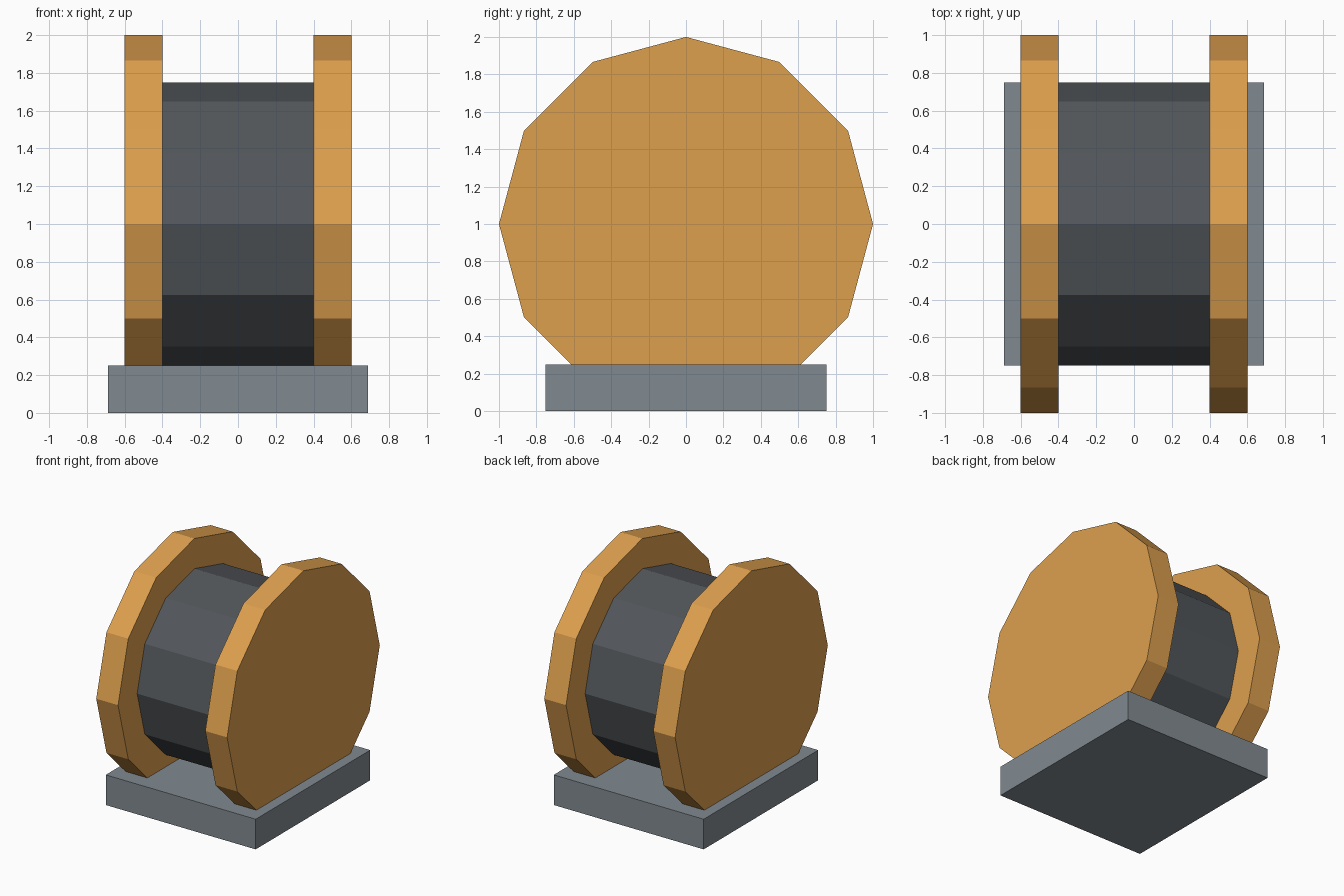
import bpy
import math

default_cube = bpy.data.objects.get("Cube")
if default_cube:
    bpy.data.objects.remove(default_cube, do_unlink=True)


def make_material(name, rgb):
    color = (*rgb, 1.0)
    mat = bpy.data.materials.new(name)
    mat.use_nodes = True
    mat.diffuse_color = color
    mat.node_tree.nodes["Principled BSDF"].inputs["Base Color"].default_value = color
    return mat


orange = make_material("warm orange", (0.73, 0.35, 0.076))
charcoal = make_material("charcoal", (0.085, 0.094, 0.103))
grey = make_material("slate grey", (0.22, 0.255, 0.28))


def twelve_sided_disc(name, radius, width, x, mat):
    """Faceted disc with its axle along x, centred at z = 1."""
    bpy.ops.mesh.primitive_cylinder_add(
        vertices=12, radius=radius, depth=width,
        location=(x, 0, 1), rotation=(0, math.pi / 2, 0))
    disc = bpy.context.object
    disc.name = name
    disc.data.materials.append(mat)
    bpy.ops.object.transform_apply(location=False, rotation=True, scale=True)


# Flanges on both ends of the drum
for side, x in (("left", 0.5), ("right", -0.5)):
    twelve_sided_disc(side + "_flange", 1.0, 0.2, x, orange)

# Drum between the flanges
twelve_sided_disc("drum", 0.75, 0.8, 0, charcoal)

# Base block
bpy.ops.mesh.primitive_cube_add(size=1, location=(0, 0, 0.125))
base = bpy.context.object
base.name = "base"
base.scale = (1.375, 1.5, 0.25)
base.data.materials.append(grey)
bpy.ops.object.transform_apply(location=False, rotation=False, scale=True)
